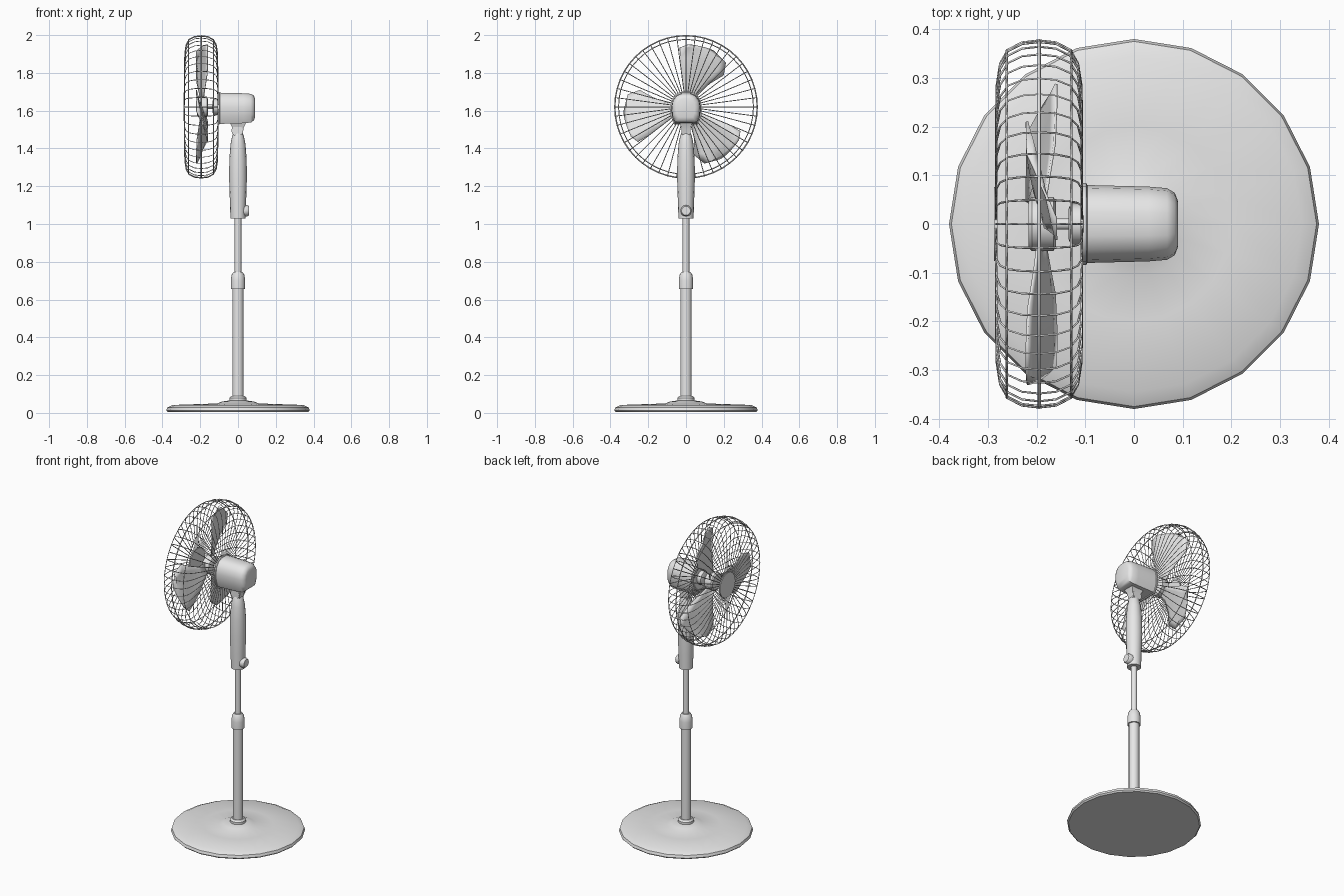
import bpy, bmesh, math
from mathutils import Matrix, Vector

cube = bpy.data.objects.get("Cube")
if cube:
    bpy.data.objects.remove(cube, do_unlink=True)

grey = bpy.data.materials.new("light grey plastic")
grey.use_nodes = True
COLOUR = (0.8, 0.8, 0.8, 1)
grey.diffuse_color = COLOUR
grey.node_tree.nodes["Principled BSDF"].inputs["Base Color"].default_value = COLOUR

HUB_Z = 1.62                                   # height of the fan axis
TO_X = Matrix.Translation((0, 0, HUB_Z)) @ Matrix.Rotation(math.pi / 2, 4, 'Y')


def finish(name, bm, angle=40):
    bmesh.ops.recalc_face_normals(bm, faces=bm.faces)
    mesh = bpy.data.meshes.new(name)
    bm.to_mesh(mesh)
    bm.free()
    mesh.materials.append(grey)
    ob = bpy.data.objects.new(name, mesh)
    bpy.context.collection.objects.link(ob)
    bpy.ops.object.select_all(action='DESELECT')
    ob.select_set(True)
    bpy.context.view_layer.objects.active = ob
    bpy.ops.object.shade_smooth_by_angle(angle=math.radians(angle))
    return ob


def loft(name, loops, matrix=Matrix(), angle=40):
    """Skin a list of equal-length point loops and cap both ends."""
    bm = bmesh.new()
    rows = [[bm.verts.new(matrix @ Vector(p)) for p in loop] for loop in loops]
    n = len(rows[0])
    for a, b in zip(rows, rows[1:]):
        for i in range(n):
            j = (i + 1) % n
            bm.faces.new((a[i], a[j], b[j], b[i]))
    bm.faces.new(rows[0])
    bm.faces.new(rows[-1])
    return finish(name, bm, angle)


def lathe(name, profile, sides=16, matrix=Matrix(), angle=40):
    """Turn (radius, height) pairs about the z axis."""
    turn = [i * math.tau / sides for i in range(sides)]
    return loft(name, [[(r * math.cos(t), r * math.sin(t), h) for t in turn]
                       for r, h in profile], matrix, angle)


def wires(name, paths, radius, cyclic):
    """Round wire made from point paths, turned into a mesh."""
    curve = bpy.data.curves.new(name, 'CURVE')
    curve.dimensions = '3D'
    curve.bevel_depth = radius
    curve.bevel_resolution = 0
    for path in paths:
        s = curve.splines.new('POLY')
        s.points.add(len(path) - 1)
        for p, co in zip(s.points, path):
            p.co = (*co, 1)
        s.use_cyclic_u = cyclic
    curve.materials.append(grey)
    ob = bpy.data.objects.new(name, curve)
    bpy.context.collection.objects.link(ob)
    bpy.ops.object.select_all(action='DESELECT')
    ob.select_set(True)
    bpy.context.view_layer.objects.active = ob
    bpy.ops.object.convert(target='MESH')


def around(x, r, t):
    return (x, r * math.cos(t), HUB_Z + r * math.sin(t))


# Stand
lathe("base", [(0.372, 0.004), (0.38, 0.012), (0.375, 0.028), (0.345, 0.042), (0.2, 0.047),
               (0.11, 0.05), (0.085, 0.06), (0.045, 0.066)], 20)
lathe("base_collar", [(0.045, 0.05), (0.045, 0.08), (0.036, 0.09)])
lathe("lower_pole", [(0.03, 0.06), (0.03, 0.68)])
lathe("height_clamp", [(0.038, 0.655), (0.038, 0.7), (0.034, 0.73), (0.024, 0.745)])
lathe("upper_pole", [(0.018, 0.7), (0.018, 1.05)])

# Control column with its front knob
lathe("control_column", [(0.04, 1.03), (0.043, 1.12), (0.047, 1.24), (0.046, 1.34),
                         (0.04, 1.42), (0.03, 1.47), (0.022, 1.485)])
lathe("speed_knob", [(0.03, 0.03), (0.03, 0.05), (0.024, 0.058)], 12,
      Matrix.Translation((0, 0, 1.07)) @ Matrix.Rotation(math.pi / 2, 4, 'Y'))

# Tilting neck
lathe("tilt_pivot", [(0.03, -0.025), (0.03, 0.025)], 14,
      Matrix.Translation((-0.005, 0, 1.495)) @ Matrix.Rotation(math.pi / 2, 4, 'X'))
neck = [(-1, -1), (1, -1), (1, 1), (-1, 1)]
loft("neck_block", [[(x * sx, y * 0.8 * sx, z) for x, y in neck]
                    for sx, z in ((0.022, 1.46), (0.03, 1.51), (0.045, 1.54))])

# Motor housing: flat-bottomed rounded section, scaled along its length
half = [(0.06, -0.09), (0.077, -0.05), (0.08, 0), (0.074, 0.035), (0.052, 0.064), (0.025, 0.075)]
section = half + [(-y, z) for y, z in reversed(half)]
loft("motor_housing", [[(x, y * s, HUB_Z + z * s) for y, z in section]
                       for x, s in ((-0.105, 1.05), (-0.098, 1.05), (-0.096, 1.0), (0.03, 0.96),
                                    (0.068, 0.92), (0.084, 0.8), (0.09, 0.6))])
lathe("motor_front", [(0.03, -0.135), (0.042, -0.13), (0.042, -0.1)], 16, TO_X)
lathe("drive_shaft", [(0.012, -0.2), (0.012, -0.1)], 10, TO_X)

# Blades and their hub
lathe("blade_hub", [(0.048, -0.217), (0.055, -0.21), (0.055, -0.165), (0.045, -0.16)], 20, TO_X)
OUTLINE = [(0.04, 100, 18), (0.1, 97, 48), (0.18, 97, 44), (0.26, 97, 40),
           (0.315, 96, 48), (0.33, 88, 64)]       # radius, start and end angle
bm = bmesh.new()
for blade in range(3):
    rows = []
    for r, start, end in OUTLINE:
        row = []
        for k in range(7):
            f = k / 6
            t = math.radians(start + (end - start) * f + 120 * blade)
            pitch = 0.06 * min(1, r / 0.2)
            row.append(bm.verts.new(around(-0.19 + pitch * (0.5 - f), r, t)))
        rows.append(row)
    for a, b in zip(rows, rows[1:]):
        for k in range(6):
            bm.faces.new((a[k], a[k + 1], b[k + 1], b[k]))
blades = finish("fan_blades", bm)
thick = blades.modifiers.new("thickness", 'SOLIDIFY')
thick.thickness = 0.005
thick.offset = 0

# Wire guard: radial wires bent over the rim, rings and end plates
MID = -0.195
half_wire = [(0.0885, 0.07), (0.0885, 0.2), (0.087, 0.285), (0.08, 0.33),
             (0.064, 0.358), (0.035, 0.373)]
bend = [(MID - d, r) for d, r in half_wire] + [(MID, 0.377)]
bend += [(MID + d, r) for d, r in reversed(half_wire)]
COUNT = 48
wires("guard_spokes", [[around(x, r, i * math.tau / COUNT) for x, r in bend]
                       for i in range(COUNT)], 0.0022, False)
rings = [(MID, 0.377, 0.0035), (MID - 0.066, 0.357, 0.0025), (MID + 0.066, 0.357, 0.0025),
         (MID + 0.0885, 0.08, 0.003)]
for i, (x, r, thickness) in enumerate(rings):
    wires("guard_ring_%d" % (i + 1),
          [[around(x, r, k * math.tau / COUNT) for k in range(COUNT)]], thickness, True)
lathe("guard_front_plate", [(0.076, -0.288), (0.076, -0.28)], 24, TO_X)
